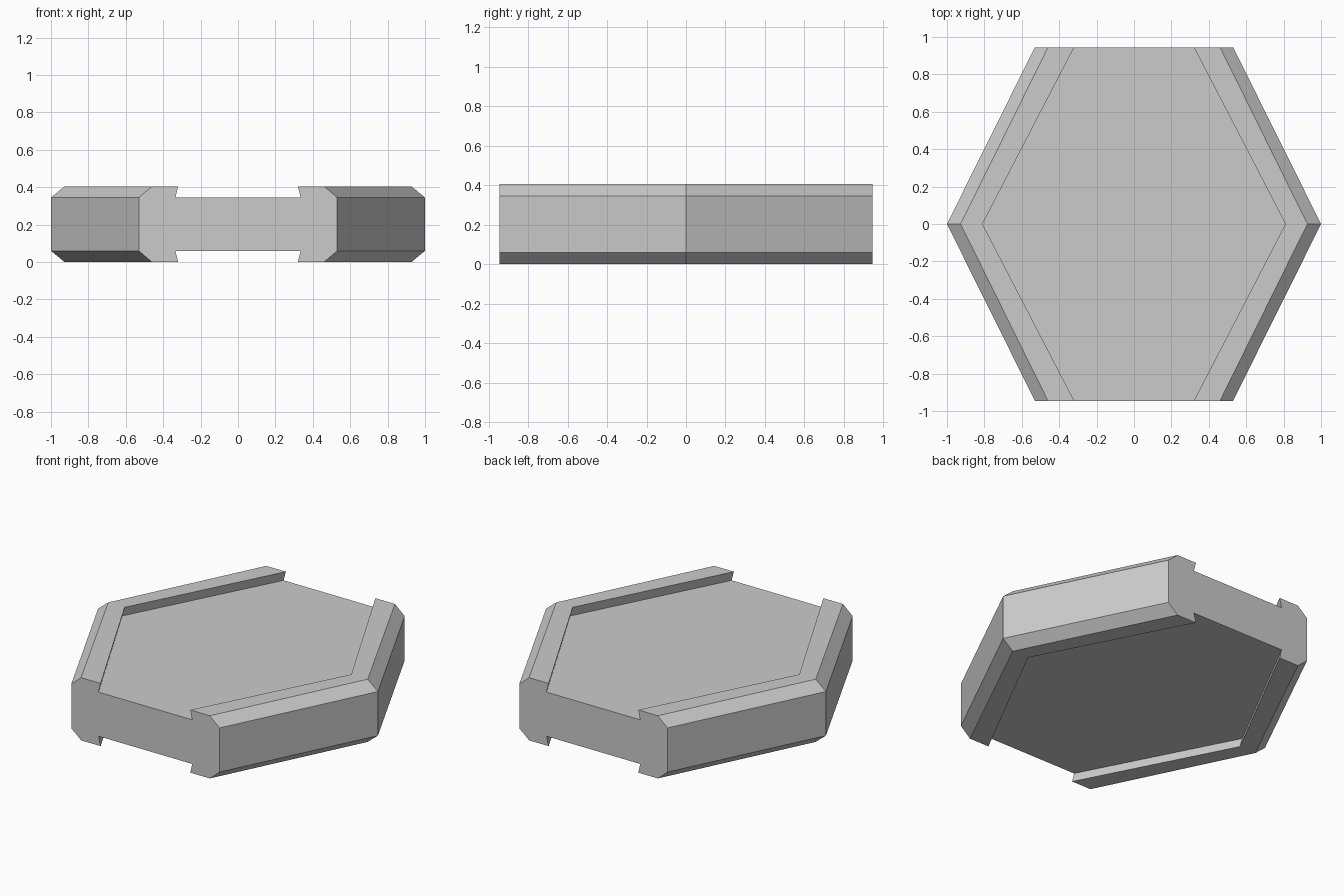
import bpy, bmesh

if "Cube" in bpy.data.objects:
    bpy.data.objects.remove(bpy.data.objects["Cube"])

END_Y = 0.945
HEIGHT = 0.405

# Upper right quarter of the cross-section: (x at the flat ends, x at the middle, z)
quarter = [
    (0.53, 1.0, 0.345),                 # outer wall
    (0.46, 0.927, HEIGHT),              # chamfer to rim top
    (0.32, 0.81, HEIGHT),               # inner edge of rim
    (0.335, 0.826, 0.345),              # undercut down to the recessed panel
]

# Mirror the quarter left, then down, to get the closed cross-section
upper = quarter + [(-a, -b, z) for a, b, z in reversed(quarter)]
section = upper + [(a, b, HEIGHT - z) for a, b, z in reversed(upper)]

bm = bmesh.new()
# Cross-sections at the front, the wide middle and the back
rings = [[bm.verts.new((s[k], y, s[2])) for s in section]
         for y, k in ((-END_Y, 0), (0, 1), (END_Y, 0))]

# Skin between the sections
n = len(section)
for r0, r1 in zip(rings, rings[1:]):
    for i in range(n):
        j = (i + 1) % n
        bm.faces.new((r0[i], r0[j], r1[j], r1[i]))

# Flat front and back ends
bm.faces.new(rings[0])
bm.faces.new(rings[2])
bmesh.ops.recalc_face_normals(bm, faces=bm.faces)

# Merge the coplanar halves of the top and bottom panels and rims' flat faces
bmesh.ops.triangulate(bm, faces=[f for f in bm.faces if len(f.verts) > 4])

mesh = bpy.data.meshes.new("hexagonal_tile")
bm.to_mesh(mesh)
bm.free()
tile = bpy.data.objects.new("hexagonal_tile", mesh)
bpy.context.collection.objects.link(tile)
